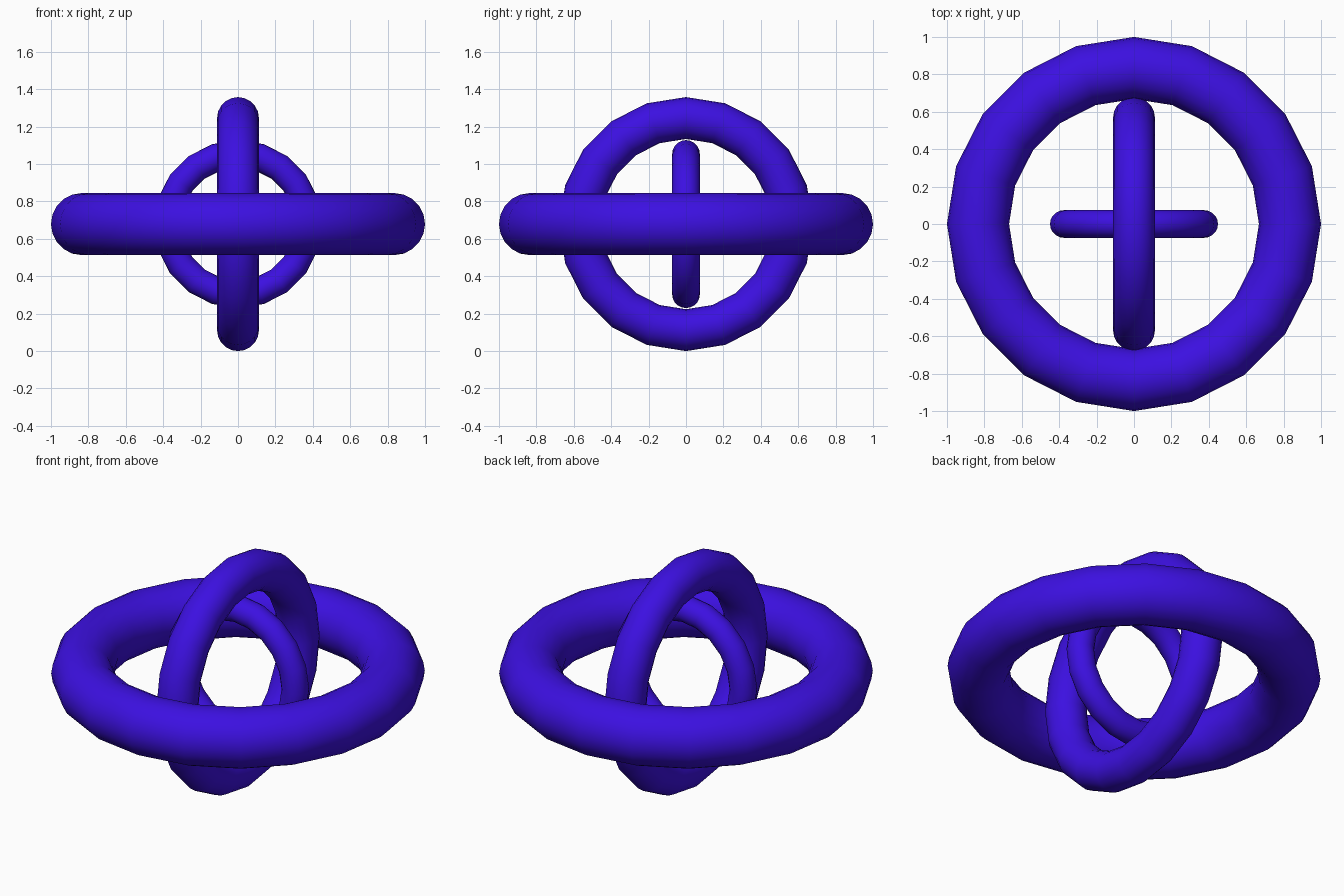
import bpy
from math import radians

if "Cube" in bpy.data.objects:
    bpy.data.objects.remove(bpy.data.objects["Cube"])

CENTRE_Z = 0.679

mat = bpy.data.materials.new("violet_blue")
mat.diffuse_color = (0.045, 0.005, 0.75, 1)
mat.use_nodes = True
mat.node_tree.nodes["Principled BSDF"].inputs["Base Color"].default_value = mat.diffuse_color


def ring(name, major, minor, rotation):
    """Smooth-shaded torus with a 20-sided outline around the common centre."""
    bpy.ops.mesh.primitive_torus_add(
        major_segments=20, minor_segments=20,
        major_radius=major, minor_radius=minor,
        location=(0, 0, CENTRE_Z), rotation=[radians(a) for a in rotation])
    obj = bpy.context.object
    obj.name = name
    obj.data.materials.append(mat)
    bpy.ops.object.shade_smooth()


# Three nested rings, each at right angles to the others
ring("outer_ring", 0.834, 0.166, (0, 0, 0))
ring("middle_ring", 0.567, 0.112, (0, 90, 0))
ring("inner_ring", 0.375, 0.074, (90, 0, 0))
